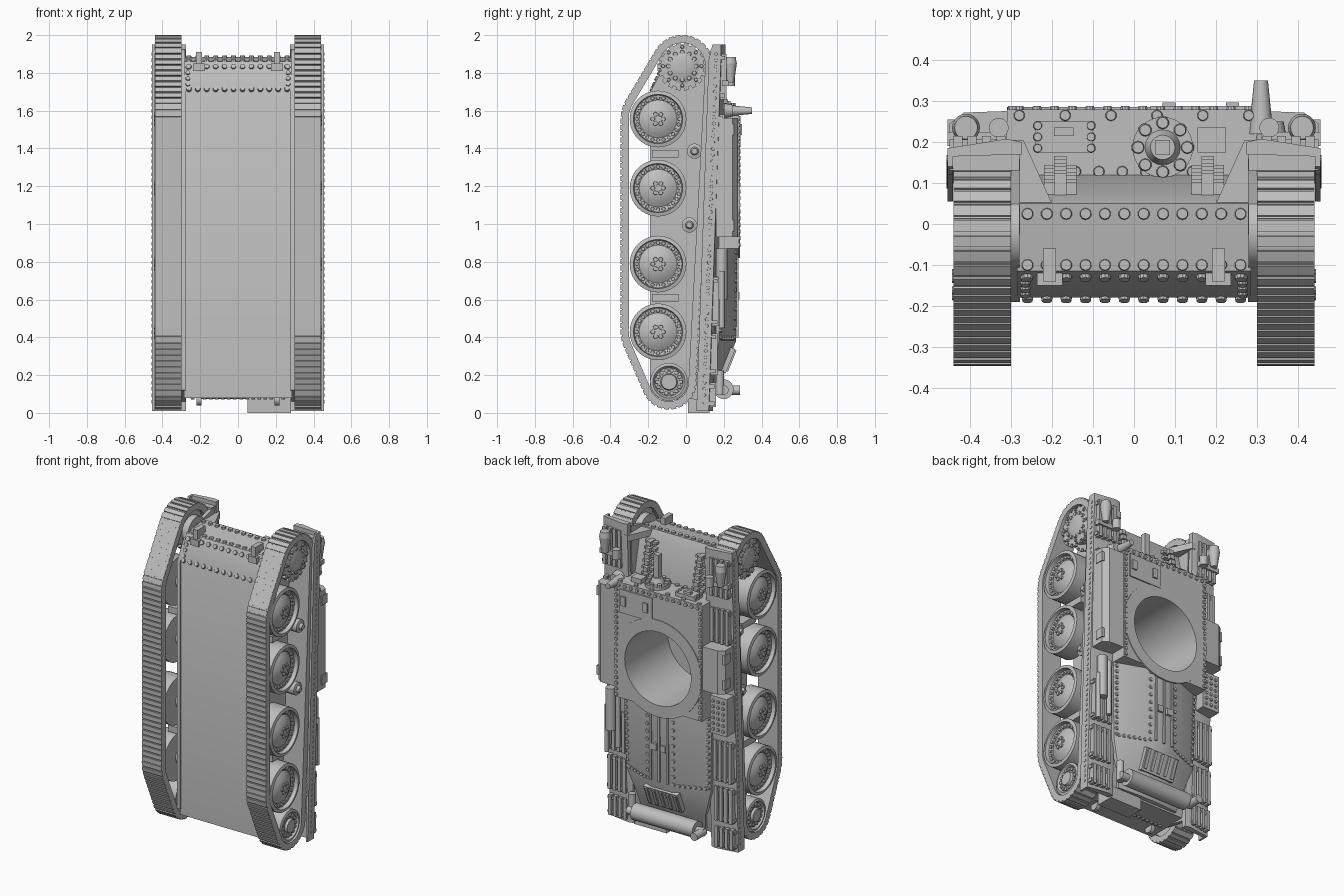
import bpy, bmesh, math
from mathutils import Matrix, Vector

if "Cube" in bpy.data.objects:
    bpy.data.objects.remove(bpy.data.objects["Cube"])

grey = bpy.data.materials.new("plain_grey")
grey.use_nodes = True
grey.diffuse_color = (0.52, 0.52, 0.52, 1)
grey.node_tree.nodes["Principled BSDF"].inputs["Base Color"].default_value = (0.52, 0.52, 0.52, 1)
X, Y, Z = Vector((1, 0, 0)), Vector((0, 1, 0)), Vector((0, 0, 1))
NOSE = Vector((0, -0.9, 0.42))
SIDES = (-1, 1)


def box(bm, x, y, z, rot=None):
    """Box from three (low, high) ranges, optionally turned about its centre."""
    size = [abs(b - a) for a, b in (x, y, z)]
    mid = Vector([(a + b) / 2 for a, b in (x, y, z)])
    m = Matrix.Translation(mid) @ (rot or Matrix()) @ Matrix.Diagonal((*size, 1))
    bmesh.ops.create_cube(bm, size=1, matrix=m)


def cyl(bm, centre, axis, r, depth, r2=None, n=20):
    m = Matrix.Translation(centre) @ axis.to_track_quat('Z', 'Y').to_matrix().to_4x4()
    bmesh.ops.create_cone(bm, cap_ends=True, segments=n, radius1=r,
                          radius2=r if r2 is None else r2, depth=depth, matrix=m)


def bolt(bm, p, axis, r=0.014):
    cyl(bm, p, axis, r, r * 1.1, r * 0.8, 10)


def bolt_row(bm, a, b, count, axis, r=0.014):
    for i in range(count):
        bolt(bm, Vector(a).lerp(Vector(b), i / (count - 1)), axis, r)


def loft(bm, sections):
    """Closed solid through matching rings of points."""
    rings = [[bm.verts.new(p) for p in s] for s in sections]
    n = len(rings[0])
    for a, b in zip(rings, rings[1:]):
        for i in range(n):
            bm.faces.new((a[i], a[(i + 1) % n], b[(i + 1) % n], b[i]))
    bm.faces.new(rings[0])
    bm.faces.new(rings[-1])


def side_prism(bm, x0, x1, yz):
    loft(bm, [[(x, y, z) for y, z in yz] for x in (x0, x1)])


def lathe(bm, profile, side, y, z, n=40):
    """Disc turned about a sideways axle from (radius, x) points."""
    loft(bm, [[(side * x, y + r * math.cos(t * math.tau / n), z + r * math.sin(t * math.tau / n))
               for t in range(n)] for r, x in profile])


def bolt_ring(bm, centre, axis, radius, count, r):
    q = axis.to_track_quat('Z', 'Y')
    for i in range(count):
        t = math.tau * i / count
        bolt(bm, Vector(centre) + q @ Vector((radius * math.cos(t), radius * math.sin(t), 0)), axis, r)


def finish(bm, name, cutter=None):
    bmesh.ops.recalc_face_normals(bm, faces=bm.faces)
    mesh = bpy.data.meshes.new(name)
    bm.to_mesh(mesh)
    bm.free()
    mesh.materials.append(grey)
    ob = bpy.data.objects.new(name, mesh)
    bpy.context.collection.objects.link(ob)
    bpy.ops.object.select_all(action='DESELECT')
    ob.select_set(True)
    bpy.context.view_layer.objects.active = ob
    if cutter:
        mod = ob.modifiers.new("opening", 'BOOLEAN')
        mod.object, mod.operation, mod.solver = cutter, 'DIFFERENCE', 'EXACT'
        bpy.ops.object.modifier_apply(modifier=mod.name)
    bpy.ops.object.shade_smooth_by_angle(angle=math.radians(32))
    return ob


# Lower hull, superstructure and roof ring, all pierced by the round opening
bm = bmesh.new()
cyl(bm, (0, 0.1, 1.13), Y, 0.235, 0.5, n=64)
cutter = finish(bm, "opening_cutter")
cutter.hide_render = True
bm = bmesh.new()
side_prism(bm, -0.285, 0.285, [(-0.18, 0.08), (-0.18, 1.72), (-0.115, 1.86), (0.05, 1.885),
                               (0.07, 1.84), (0.12, 1.61), (0.13, 0.2), (0.1, 0.08)])
finish(bm, "lower_hull", cutter)
bm = bmesh.new()
box(bm, (-0.31, 0.31), (0.1, 0.28), (0.87, 1.61))
finish(bm, "superstructure", cutter)
bm = bmesh.new()
cyl(bm, (0, 0.28, 1.13), Y, 0.31, 0.01, n=64)
finish(bm, "roof_ring", cutter)
bpy.data.objects.remove(cutter)

# Engine deck with sloping side panels and a hipped tail
bm = bmesh.new()
loft(bm, [[(-w, 0.08, z), (-w, low, z), (-ridge, top, z), (ridge, top, z), (w, low, z), (w, 0.08, z)]
          for w, low, ridge, top, z in ((0.31, 0.185, 0.07, 0.272, 0.88), (0.3, 0.175, 0.07, 0.265, 0.38),
                                        (0.24, 0.145, 0.08, 0.19, 0.2), (0.22, 0.12, 0.08, 0.13, 0.09))])
for x in (-0.06, 0, 0.06):
    box(bm, (x - 0.006, x + 0.006), (0.255, 0.278), (0.4, 0.87))
for s in SIDES:
    box(bm, (s * 0.015, s * 0.05), (0.26, 0.283), (0.6, 0.64))
tilt = Matrix.Rotation(math.radians(-22), 4, 'X')
box(bm, (-0.12, 0.12), (0.2, 0.237), (0.21, 0.35), tilt)
for i in range(5):
    x = -0.1 + 0.05 * i
    box(bm, (x - 0.01, x + 0.01), (0.215, 0.246), (0.22, 0.34), tilt)
finish(bm, "engine_deck")

# Tracks: links laid along the belt wrapped round the running gear
gear = [(-0.02, 1.836, 0.125), (-0.148, 1.556, 0.158), (-0.148, 0.429, 0.158), (-0.09, 0.164, 0.106)]
pts = sorted((y + (r + 0.02) * math.cos(t * math.tau / 90), z + (r + 0.02) * math.sin(t * math.tau / 90))
             for y, z, r in gear for t in range(90))


def half_hull(points):
    out = []
    for p in points:
        while len(out) > 1 and ((out[-1][0] - out[-2][0]) * (p[1] - out[-2][1])
                                <= (out[-1][1] - out[-2][1]) * (p[0] - out[-2][0])):
            out.pop()
        out.append(p)
    return out[:-1]


belt = [Vector(p) for p in half_hull(pts) + half_hull(pts[::-1])]
legs = list(zip(belt, belt[1:] + belt[:1]))
LINKS = 126
pitch = sum((b - a).length for a, b in legs) / LINKS
bm = bmesh.new()
walk, target = 0, 0
for a, b in legs:
    length = (b - a).length
    while target < walk + length - 1e-6:
        p = a.lerp(b, (target - walk) / length)
        d = (b - a).normalized()
        turn = Matrix.Rotation(math.atan2(d.y, d.x), 4, 'X')
        out = Vector((d.y, -d.x))
        for s in SIDES:
            for off, thick, ln in ((-0.005, 0.036, 1.08), (0.012, 0.016, 0.78)):
                c = p + out * off
                h = pitch * ln / 2
                box(bm, (s * 0.3, s * 0.44), (c.x - h, c.x + h),
                    (c.y - thick / 2, c.y + thick / 2), turn)
        target += pitch
    walk += length
finish(bm, "tracks")

# Road wheels, sprockets, idlers and return rollers
wheel = [(0.15, 0.32), (0.15, 0.435), (0.13, 0.44), (0.126, 0.415), (0.1, 0.408),
         (0.08, 0.42), (0.055, 0.431), (0.03, 0.437), (0.01, 0.438)]
for s in SIDES:
    out = X * s
    bm = bmesh.new()
    for z in (1.556, 1.19, 0.788, 0.429):
        lathe(bm, wheel, s, -0.148, z)
        bolt_ring(bm, (s * 0.413, -0.148, z), out, 0.113, 24, 0.011)
        bolt_ring(bm, (s * 0.437, -0.148, z), out, 0.028, 6, 0.013)
        cyl(bm, (s * 0.315, -0.125, z), X, 0.05, 0.04)
    for z in (1.373, 0.61):
        box(bm, (s * 0.28, s * 0.37), (-0.18, -0.04), (z - 0.02, z + 0.02))
    finish(bm, "road_wheels")
    bm = bmesh.new()
    for x in (0.33, 0.41):
        cyl(bm, (s * x, -0.02, 1.836), X, 0.115, 0.02, n=40)
        for i in range(18):
            turn = Matrix.Rotation(math.tau * i / 18, 4, 'X')
            c = turn @ Vector((0, 0.118, 0))
            box(bm, (s * (x - 0.01), s * (x + 0.01)), (c.y - 0.032, c.y - 0.008),
                (1.824 + c.z, 1.848 + c.z), turn)
    lathe(bm, [(0.09, 0.28), (0.09, 0.42), (0.05, 0.435), (0.02, 0.437)], s, -0.02, 1.836)
    for radius, count, r in ((0.102, 8, 0.01), (0.073, 12, 0.013), (0.035, 8, 0.012)):
        bolt_ring(bm, (s * 0.427, -0.02, 1.836), out, radius, count, r)
    finish(bm, "drive_sprocket")
    bm = bmesh.new()
    lathe(bm, [(0.1, 0.31), (0.1, 0.43), (0.085, 0.435), (0.075, 0.42), (0.045, 0.425),
               (0.04, 0.44), (0.015, 0.44)], s, -0.09, 0.164)
    bolt_ring(bm, (s * 0.424, -0.09, 0.164), out, 0.062, 14, 0.012)
    finish(bm, "idler_wheel")
    bm = bmesh.new()
    for y, z in ((0.045, 1.386), (0.018, 0.995)):
        lathe(bm, [(0.04, 0.29), (0.04, 0.41), (0.022, 0.415), (0.015, 0.43)], s, y, z, 24)
    finish(bm, "return_rollers")

    # Fender: sloping top, outer lip, front apron, inner side plate, nose gusset and ribbed panels
    bm = bmesh.new()
    loft(bm, [[(s * 0.275, y - 0.03, z), (s * 0.275, y, z), (s * 0.31, y + 0.008, z), (s * 0.455, y - 0.015, z),
               (s * 0.455, y - lip, z), (s * 0.442, y - lip, z), (s * 0.442, y - 0.035, z)]
              for y, z, lip in ((0.135, 0.01, 0.08), (0.2, 1.87, 0.08), (0.2, 1.95, 0.06))])
    box(bm, (s * 0.28, s * 0.45), (0.13, 0.18), (1.9, 1.925))
    side_prism(bm, s * 0.278, s * 0.3, [(-0.19, 0.12), (-0.19, 1.7), (-0.1, 1.86), (0.16, 1.92), (0.1, 0.06)])
    loft(bm, [[(s * 0.3, 0.205, z), (s * 0.27, 0.205, z), (s * 0.2, 0.05, z), (s * 0.29, 0.05, z)]
              for z in (1.84, 1.88)])
    for z0, z1 in ((0.03, 0.16), (0.2, 0.42), (0.46, 0.72), (1.36, 1.58), (1.66, 1.9)):
        base = 0.13 + 0.0165 * (z0 + z1)
        for i in range(4):
            x = 0.325 + 0.035 * i
            box(bm, (s * (x - 0.011), s * (x + 0.011)), (base - 0.02, base + 0.026), (z0, z1))
        for z in (z0 + 0.02, z1 - 0.02):
            box(bm, (s * 0.31, s * 0.45), (base - 0.02, base + 0.018), (z - 0.01, z + 0.01))
    bolt_row(bm, (s * 0.452, 0.095, 0.06), (s * 0.452, 0.16, 1.9), 56, out, 0.011)
    finish(bm, "fender")

    # Headlamp on its bracket
    bm = bmesh.new()
    box(bm, (s * 0.31, s * 0.455), (0.19, 0.225), (1.73, 1.76))
    cyl(bm, (s * 0.41, 0.235, 1.8), Z, 0.02, 0.1, 0.034)
    cyl(bm, (s * 0.41, 0.235, 1.867), Z, 0.034, 0.035, 0.028)
    cyl(bm, (s * 0.33, 0.235, 1.76), Z, 0.024, 0.06)
    finish(bm, "headlamp")

    # Tow hooks and spare links on the nose
    bm = bmesh.new()
    box(bm, (s * 0.19, s * 0.222), (-0.14, -0.06), (1.8, 1.91))
    box(bm, (s * 0.175, s * 0.237), (-0.15, -0.05), (1.81, 1.85))
    cyl(bm, (s * 0.206, -0.1, 0.07), X, 0.03, 0.025)
    finish(bm, "tow_hooks")
    bm = bmesh.new()
    for i in range(6):
        z = 1.63 + 0.038 * i
        y = 0.13 - 0.22 * (z - 1.61)
        box(bm, (s * 0.165, s * 0.195), (y - 0.02, y + 0.04), (z - 0.014, z + 0.014))
        box(bm, (s * 0.14, s * 0.22), (y - 0.02, y + 0.018), (z - 0.008, z + 0.008))
    finish(bm, "spare_links")

# Ball gun mount, visor and small plates on the front wall
bm = bmesh.new()
cyl(bm, (0.07, 0.187, 1.615), Z, 0.074, 0.03, n=32)
bolt_ring(bm, (0.07, 0.187, 1.632), Z, 0.06, 8, 0.017)
cyl(bm, (0.07, 0.187, 1.645), Z, 0.045, 0.04, 0.03)
box(bm, (0.052, 0.088), (0.169, 0.205), (1.64, 1.81))
finish(bm, "ball_gun_mount")
bm = bmesh.new()
box(bm, (-0.24, -0.1), (0.175, 0.25), (1.6, 1.635))
box(bm, (-0.195, -0.148), (0.215, 0.235), (1.63, 1.65))
for x in (-0.235, -0.105):
    bolt_row(bm, (x, 0.185, 1.634), (x, 0.24, 1.634), 3, Z, 0.012)
box(bm, (0.155, 0.225), (0.175, 0.235), (1.6, 1.64))
for x in (0.085, 0.24):
    box(bm, (x - 0.016, x + 0.016), (0.27, 0.297), (1.47, 1.53))
box(bm, (0.04, 0.27), (0.275, 0.288), (1.42, 1.57))
finish(bm, "visor_and_hatches")

# Aerial base, chamfered stowage boxes and cylinders on the fenders
bm = bmesh.new()
cyl(bm, (0.31, 0.285, 1.6), Y, 0.03, 0.13, 0.017)
cyl(bm, (0.335, 0.225, 1.6), Y, 0.04, 0.05, 0.03)
finish(bm, "aerial_base")
bm = bmesh.new()
for s, z0, z1 in ((1, 0.93, 1.56), (-1, 1.07, 1.35)):
    loft(bm, [[(s * 0.3, 0.16, z), (s * 0.45, 0.16, z), (s * 0.45, 0.245, z), (s * 0.415, 0.272, z),
               (s * 0.3, 0.276, z)] for z in (z0, z1)])
    for z in (z0 + 0.06, z1 - 0.06):
        box(bm, (s * 0.43, s * 0.455), (0.2, 0.255), (z - 0.03, z + 0.03))
box(bm, (-0.45, -0.33), (0.15, 0.23), (0.79, 1.03))
for x in (-0.425, -0.39, -0.355):
    bolt_row(bm, (x, 0.232, 0.82), (x, 0.232, 1.0), 6, Y, 0.011)
box(bm, (0.05, 0.28), (0.01, 0.125), (0, 0.08))
finish(bm, "stowage_boxes")
bm = bmesh.new()
for x, z0, z1, r in ((0.4, 0.6, 0.87, 0.03), (0.35, 0.5, 0.86, 0.015), (0.43, 0.45, 0.75, 0.013)):
    cyl(bm, (x, 0.19, (z0 + z1) / 2), Z, r, z1 - z0)
finish(bm, "fender_cylinders")

# Silencer and its pipes across the tail
bm = bmesh.new()
cyl(bm, (0, 0.2, 0.125), X, 0.052, 0.44, n=28)
for s in SIDES:
    cyl(bm, (s * 0.235, 0.2, 0.12), X, 0.025, 0.07)
cyl(bm, (-0.255, 0.235, 0.12), Y, 0.025, 0.1)
cyl(bm, (0.255, 0.18, 0.16), Z, 0.022, 0.13)
finish(bm, "silencer")

# Bolt rows on nose, belly, roof, deck and tail
bm = bmesh.new()
for y, z, axis in ((0.025, 1.882, Z), (-0.1, 1.863, Z), (-0.128, 1.833, NOSE), (-0.18, 1.715, NOSE)):
    bolt_row(bm, (-0.26, y, z), (0.26, y, z), 12, axis, 0.016)
bolt_row(bm, (-0.24, -0.05, 0.078), (0.24, -0.05, 0.078), 16, -Z, 0.012)
bolt_row(bm, (-0.28, 0.281, 1.59), (0.28, 0.281, 1.59), 14, Y, 0.013)
bolt_row(bm, (-0.28, 0.265, 1.612), (0.28, 0.265, 1.612), 6, Z, 0.015)
bolt_row(bm, (-0.2, 0.128, 1.612), (0.2, 0.128, 1.612), 8, Z, 0.015)
for s in SIDES:
    bolt_row(bm, (s * 0.265, -0.17, 1.74), (s * 0.265, -0.13, 1.83), 4, NOSE, 0.014)
    bolt_row(bm, (s * 0.297, 0.281, 0.89), (s * 0.297, 0.281, 1.56), 20, Y, 0.013)
    bolt_row(bm, (s * 0.282, 0.183, 0.4), (s * 0.29, 0.194, 0.85), 13, Y, 0.013)
    bolt_row(bm, (s * 0.09, 0.257, 0.4), (s * 0.09, 0.264, 0.85), 10, Y, 0.013)
    bolt_row(bm, (s * 0.12, 0.246, 0.395), (s * 0.27, 0.188, 0.395), 6, Y, 0.013)
finish(bm, "bolts")
